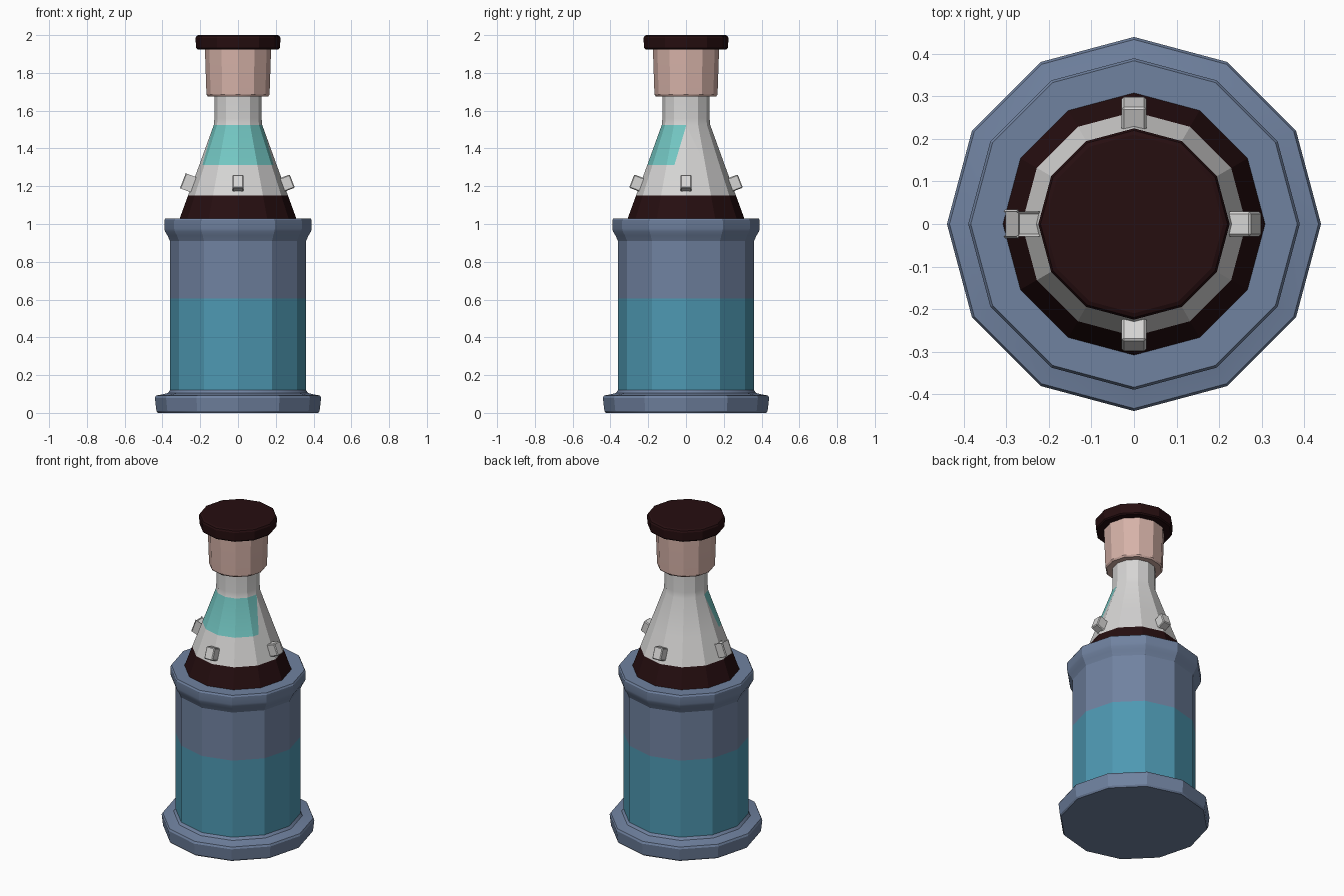
import bpy, bmesh, math
from mathutils import Vector, Matrix

if "Cube" in bpy.data.objects:
    bpy.data.objects.remove(bpy.data.objects["Cube"])

SIDES = 12


def material(name, srgb):
    m = bpy.data.materials.new(name)
    m.diffuse_color = [(c / 255 / 12.92 if c < 11 else ((c / 255 + 0.055) / 1.055) ** 2.4) for c in srgb] + [1]
    m.use_nodes = True
    m.node_tree.nodes["Principled BSDF"].inputs["Base Color"].default_value = m.diffuse_color
    return m


SLATE = material("slate blue", (112, 130, 160))
TEAL = material("deep teal", (78, 152, 178))
AQUA = material("pale aqua", (116, 200, 196))
WHITE = material("off white", (214, 213, 212))
MAROON = material("dark maroon", (38, 14, 16))
PINK = material("dusty pink", (214, 178, 168))


def finish(bm, name, mats, angle=25):
    bmesh.ops.recalc_face_normals(bm, faces=bm.faces[:])
    mesh = bpy.data.meshes.new(name)
    bm.to_mesh(mesh)
    bm.free()
    for m in mats:
        mesh.materials.append(m)
    ob = bpy.data.objects.new(name, mesh)
    bpy.context.collection.objects.link(ob)
    bpy.ops.object.select_all(action='DESELECT')
    bpy.context.view_layer.objects.active = ob
    ob.select_set(True)
    bpy.ops.object.shade_smooth_by_angle(angle=math.radians(angle))
    return ob


def lathe(profile):
    """Twelve-sided turned solid from (radius, height) pairs, capped at both ends."""
    bm = bmesh.new()
    rings = [[bm.verts.new((r * math.cos(a), r * math.sin(a), z))
              for a in (2 * math.pi * i / SIDES for i in range(SIDES))]
             for r, z in profile]
    for lo, hi in zip(rings, rings[1:]):
        for i in range(SIDES):
            j = (i + 1) % SIDES
            bm.faces.new((lo[i], lo[j], hi[j], hi[i]))
    bm.faces.new(rings[0][::-1])
    bm.faces.new(rings[-1])
    return bm


# Foot plate
finish(lathe([(0.425, 0), (0.432, 0.01), (0.44, 0.08), (0.434, 0.092),
              (0.40, 0.098), (0.372, 0.105), (0.36, 0.12)]), "foot", [SLATE])

# Drum, teal on its lower part
bm = lathe([(0.36, 0.10), (0.36, 0.605), (0.36, 0.93)])
for f in bm.faces:
    f.material_index = int(f.calc_center_median().z < 0.6)
finish(bm, "drum", [SLATE, TEAL])

# Collar around the top of the drum
finish(lathe([(0.36, 0.91), (0.374, 0.94), (0.386, 0.96), (0.39, 0.975),
              (0.39, 1.02), (0.384, 1.03), (0.30, 1.03)]), "collar", [SLATE])

# Shoulder cone and neck, with a dark lower band and an aqua front patch
bm = lathe([(0.312, 1.02), (0.264, 1.152), (0.205, 1.312), (0.128, 1.525), (0.125, 1.56), (0.125, 1.70)])
patch_point = Vector((0, -0.005, 1.5))
patch_normal = Vector((0, 1, -0.3)).normalized()
band = [f for f in bm.faces if 1.32 < f.calc_center_median().z < 1.52]
edges = {e for f in band for e in f.edges}
verts = {v for f in band for v in f.verts}
bmesh.ops.bisect_plane(bm, geom=band + list(edges) + list(verts), dist=1e-5,
                       plane_co=patch_point, plane_no=patch_normal)
for f in bm.faces:
    c = f.calc_center_median()
    if c.z < 1.15:
        f.material_index = 1
    elif 1.32 < c.z < 1.52 and (c - patch_point).dot(patch_normal) < 0:
        f.material_index = 2
finish(bm, "shoulder_and_neck", [WHITE, MAROON, AQUA])

# Pink sleeve under the cap
finish(lathe([(0.160, 1.675), (0.167, 1.685), (0.175, 1.92), (0.175, 1.94)]), "sleeve", [PINK])

# Cap
finish(lathe([(0.215, 1.925), (0.222, 1.932), (0.225, 1.985), (0.22, 1.995), (0.21, 2.0)]), "cap", [MAROON])

# Four lugs leaning with the cone
for i in range(4):
    bm = bmesh.new()
    bmesh.ops.create_cube(bm, size=1)
    turn = Matrix.Rotation(i * math.pi / 2, 4, 'Z')
    lean = Matrix.Rotation(math.radians(-21), 4, 'Y')
    bm.transform(turn @ Matrix.Translation((0.25, 0, 1.213)) @ lean
                 @ Matrix.Diagonal((0.08, 0.058, 0.075, 1)))
    bmesh.ops.bevel(bm, geom=bm.edges[:], offset=0.005, segments=1, affect='EDGES')
    finish(bm, f"lug_{i + 1}", [WHITE])
